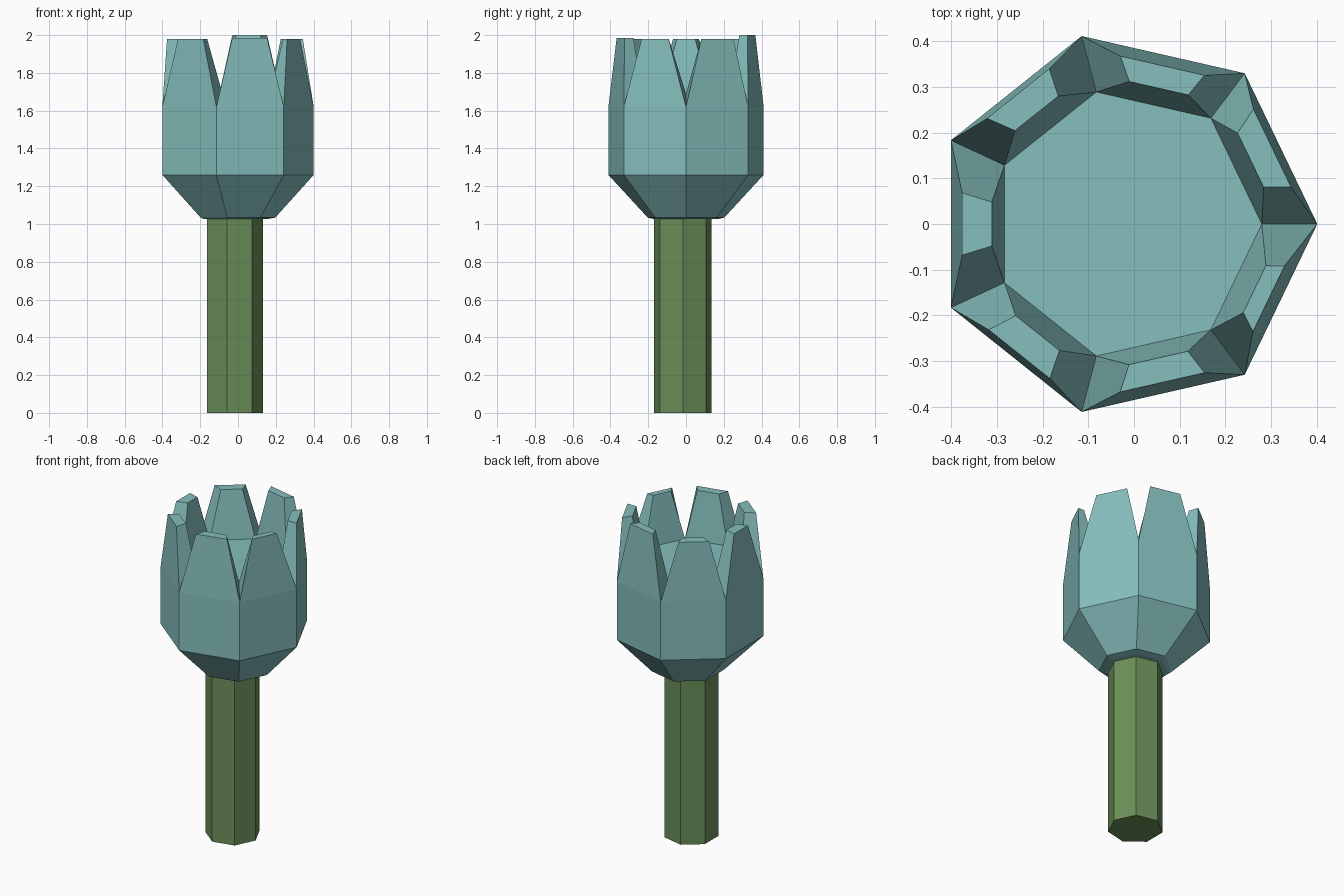
import bpy, bmesh, math

if "Cube" in bpy.data.objects:
    bpy.data.objects.remove(bpy.data.objects["Cube"])

N = 7
STEP = 2 * math.pi / N


def material(name, rgb):
    m = bpy.data.materials.new(name)
    m.diffuse_color = (*rgb, 1)
    m.use_nodes = True
    m.node_tree.nodes["Principled BSDF"].inputs["Base Color"].default_value = m.diffuse_color
    return m


def ring(bm, r, z, cx, cy=0.0):
    return [bm.verts.new((cx + r * math.cos(i * STEP), cy + r * math.sin(i * STEP), z))
            for i in range(N)]


def bridge(bm, a, b):
    for i in range(N):
        j = (i + 1) % N
        bm.faces.new((a[i], a[j], b[j], b[i]))


def finish(bm, name, mat):
    bmesh.ops.recalc_face_normals(bm, faces=bm.faces)
    me = bpy.data.meshes.new(name)
    bm.to_mesh(me)
    bm.free()
    me.materials.append(mat)
    ob = bpy.data.objects.new(name, me)
    bpy.context.collection.objects.link(ob)
    return ob


teal = material("teal petals", (0.235, 0.52, 0.51))
green = material("stem green", (0.145, 0.275, 0.10))

# Stem: seven-sided prism
bm = bmesh.new()
low = ring(bm, 0.156, 0.0, -0.024, -0.016)
high = ring(bm, 0.156, 1.03, -0.024, -0.016)
bridge(bm, low, high)
bm.faces.new(low)
bm.faces.new(high)
finish(bm, "stem", green)

# Flower cup: stacked heptagon rings
CX = -0.0207
bm = bmesh.new()
rings = [ring(bm, r, z, CX + dx) for r, z, dx in
         ((0.175, 1.026, 0), (0.208, 1.034, 0.01), (0.4215, 1.26, 0), (0.4215, 1.62, 0))]
for a, b in zip(rings, rings[1:]):
    bridge(bm, a, b)
bm.faces.new(rings[0])
outer = rings[-1]
inner = ring(bm, 0.296, 1.69, -0.0165)      # raised floor inside the petals
bm.faces.new(inner)

# Petals, one per side: outer distance, inner distance,
# outer tip span along the side, inner tip span, tip height
petals = [
    (0.363, 0.309, -0.085, 0.104, -0.059, 0.072, 1.98),
    (0.356, 0.306, -0.098, 0.091, -0.073, 0.059, 2.00),
    (0.368, 0.309, -0.083, 0.091, -0.061, 0.060, 1.98),
    (0.355, 0.290, -0.068, 0.068, -0.048, 0.048, 1.98),
    (0.366, 0.305, -0.088, 0.083, -0.061, 0.061, 1.98),
    (0.356, 0.302, -0.091, 0.098, -0.059, 0.073, 1.985),
    (0.355, 0.318, -0.090, 0.069, -0.062, 0.052, 1.98),
]
for i, (do, di, o0, o1, i0, i1, z) in enumerate(petals):
    j = (i + 1) % N
    a = (i + 0.5) * STEP
    c, s = math.cos(a), math.sin(a)

    def tip(d, t):
        return bm.verts.new((CX + d * c - t * s, d * s + t * c, z))

    to0, to1, ti0, ti1 = tip(do, o0), tip(do, o1), tip(di, i0), tip(di, i1)
    bm.faces.new((outer[i], outer[j], to1, to0))    # outside
    bm.faces.new((inner[j], inner[i], ti0, ti1))    # inside
    bm.faces.new((outer[i], to0, ti0, inner[i]))    # notch sides
    bm.faces.new((outer[j], inner[j], ti1, to1))
    bm.faces.new((to0, to1, ti1, ti0))              # tip
finish(bm, "flower_cup", teal)
